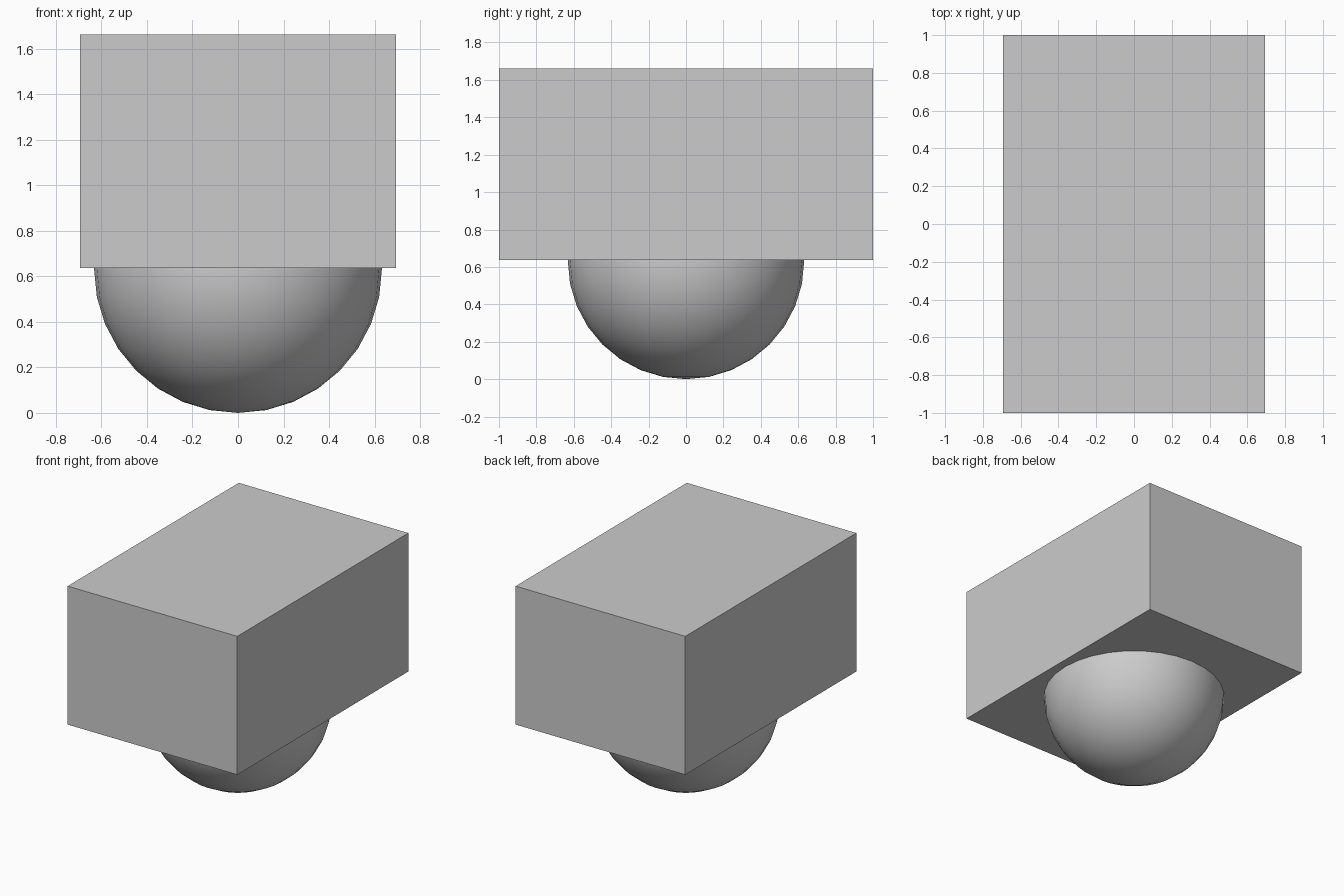
import bpy

if "Cube" in bpy.data.objects:
    bpy.data.objects.remove(bpy.data.objects["Cube"])

BOX_BOTTOM, BOX_TOP = 0.637, 1.661
RADIUS = 0.632

# Rectangular block on top
bpy.ops.mesh.primitive_cube_add(size=1, location=(0, 0, (BOX_BOTTOM + BOX_TOP) / 2))
block = bpy.context.object
block.name = "block"
block.scale = (1.388, 2.0, BOX_TOP - BOX_BOTTOM)
bpy.ops.object.transform_apply(location=False, rotation=False, scale=True)

# Smooth ball half sunk into the underside of the block
bpy.ops.mesh.primitive_uv_sphere_add(segments=32, ring_count=16, radius=RADIUS,
                                     location=(0, 0, RADIUS))
ball = bpy.context.object
ball.name = "ball"
bpy.ops.object.shade_smooth()
